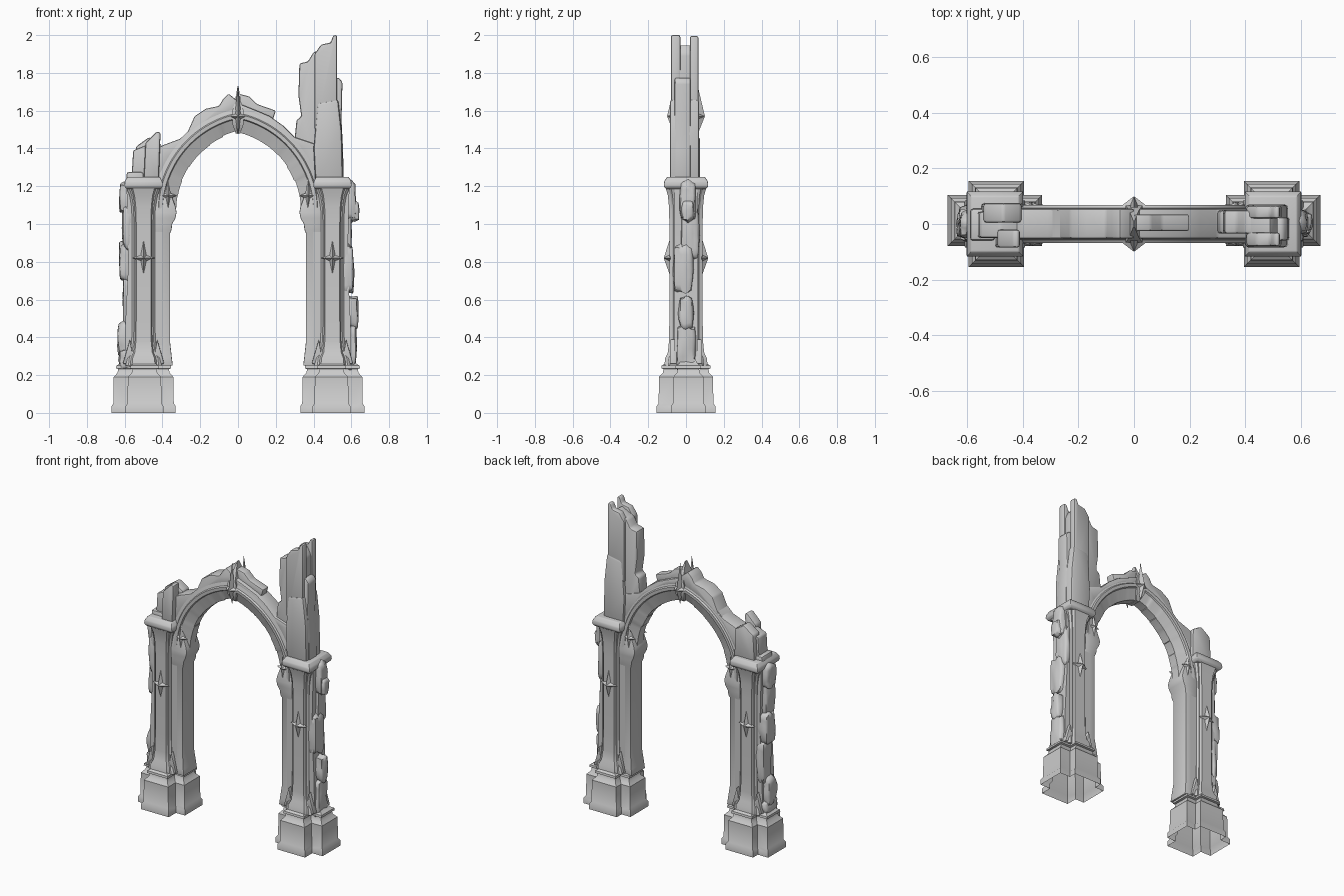
import bpy, bmesh, math, random
from mathutils import Vector, noise

random.seed(4)
old = bpy.data.objects.get("Cube")
if old:
    bpy.data.objects.remove(old, do_unlink=True)

stone = bpy.data.materials.new("grey_stone")
stone.use_nodes = True
GREY = (0.6, 0.6, 0.6, 1)
stone.diffuse_color = GREY
stone.node_tree.nodes["Principled BSDF"].inputs["Base Color"].default_value = GREY


def finish(name, bm, bevel=0.0, angle=35):
    bmesh.ops.recalc_face_normals(bm, faces=bm.faces)
    if bevel:
        sharp = [e for e in bm.edges if e.is_manifold and e.calc_face_angle(0) > 0.4]
        bmesh.ops.bevel(bm, geom=sharp, offset=bevel, segments=2, profile=0.5,
                        affect='EDGES', clamp_overlap=True)
    mesh = bpy.data.meshes.new(name)
    bm.to_mesh(mesh)
    bm.free()
    mesh.materials.append(stone)
    ob = bpy.data.objects.new(name, mesh)
    bpy.context.collection.objects.link(ob)
    bpy.ops.object.select_all(action='DESELECT')
    ob.select_set(True)
    bpy.context.view_layer.objects.active = ob
    bpy.ops.object.shade_smooth_by_angle(angle=math.radians(angle))
    return ob


def loft(name, rings, bottom=True, bevel=0.0):
    """Skin a stack of closed rings with equal point counts."""
    bm = bmesh.new()
    loops = [[bm.verts.new(p) for p in ring] for ring in rings]
    n = len(loops[0])
    for a, b in zip(loops, loops[1:]):
        for i in range(n):
            j = (i + 1) % n
            bm.faces.new((a[i], a[j], b[j], b[i]))
    bm.faces.new(loops[-1])
    if bottom:
        bm.faces.new(loops[0][::-1])
    return finish(name, bm, bevel)


def slab(name, outline, y0, y1, bevel=0.01):
    """Extrude an x-z outline between two depths."""
    return loft(name, [[(x, y, z) for x, z in outline] for y in (y0, y1)], bevel=bevel)


def block(name, x0, x1, y0, y1, z0, z1, bevel=0.008):
    return slab(name, [(x0, z0), (x1, z0), (x1, z1), (x0, z1)], y0, y1, bevel)


def rock(name, x, y, z, sx, sy, sz):
    """Worn lump: a rounded, noisy cube."""
    bm = bmesh.new()
    bmesh.ops.create_cube(bm, size=2)
    bmesh.ops.subdivide_edges(bm, edges=bm.edges, cuts=5, use_grid_fill=True)
    for v in bm.verts:
        p = v.co.lerp(v.co.normalized() * 1.15, 0.5)
        p *= 1 + 0.18 * noise.noise(p * 1.3 + Vector((x, y, z)) * 9)
        v.co = (x + p.x * sx, y + p.y * sy, z + p.z * sz)
    return finish(name, bm, angle=60)


def star(name, x, y, z, w, up, down, depth):
    """Four-pointed star with a raised centre and a thin back."""
    bm = bmesh.new()
    k = 0.3 * w
    rim = [(0, up), (k, k), (w, 0), (k, -k), (0, -down), (-k, -k), (-w, 0), (-k, k)]
    vs = [bm.verts.new((x + a, y, z + b)) for a, b in rim]
    tip = bm.verts.new((x, y + depth, z))
    for i in range(8):
        bm.faces.new((vs[i], vs[(i + 1) % 8], tip))
    bm.faces.new(vs)
    return finish(name, bm, angle=20)


def plinth_ring(s, z, g):
    """Cross-shaped footprint grown by g."""
    a, b, c, d = 0.33 - g, 0.395 - g, 0.595 + g, 0.67 + g
    f, n, m, r = -0.155 - g, -0.08 - g, 0.105 + g, 0.155 + g
    pts = [(b, f), (c, f), (c, n), (d, n), (d, m), (c, m),
           (c, r), (b, r), (b, m), (a, m), (a, n), (b, n)]
    return [(s * x, y, z) for x, y in pts]


# fluted half outline of the pier columns, as fractions of width and depth
FLUTE = [(1, .5), (1, .74), (.84, .84), (.74, .84), (.64, 1)]


def column_ring(s, z, w, d):
    q = [(x * w, y * d) for x, y in FLUTE]
    pts = q + [(-x, y) for x, y in q[::-1]]
    pts += [(-x, -y) for x, y in q] + [(x, -y) for x, y in q[::-1]]
    return [(s * 0.5 + x, y, z) for x, y in pts]


def rect_ring(s, x0, x1, y, z):
    return [(s * x0, -y, z), (s * x1, -y, z), (s * x1, y, z), (s * x0, y, z)]


SPRING, OFF, RAD = 1.07, 0.102, 0.432


def arch_point(s, t, r, y):
    """Point on one half of the pointed arch, t from springing to apex."""
    top = math.acos(OFF / (RAD + r))
    a = t * top
    return (s * ((RAD + r) * math.cos(a) - OFF), y, SPRING + (RAD + r) * math.sin(a))


RIB = [(0, .03), (.065, .056), (.07, .066), (.09, .068), (.096, .058), (.125, .05)]
RIB = [(r, -y) for r, y in RIB] + [(r, y) for r, y in RIB[::-1]]

for side, s in (("right", -1), ("left", 1)):
    # stepped plinth, open underneath
    steps = [(0, 0), (.035, 0), (.05, -.01), (.19, -.012), (.212, -.032), (.232, -.036),
             (.236, -.024), (.25, -.026), (.262, -.045), (.285, -.055)]
    loft(side + "_plinth", [plinth_ring(s, z, g) for z, g in steps], bottom=False)

    # fluted column flaring at both ends
    flares = [(.25, .095, .115), (.29, .09, .11), (.32, .072, .096), (.38, .063, .09),
              (.5, .06, .088), (1.0, .06, .088), (1.09, .064, .09), (1.15, .074, .096),
              (1.2, .095, .11)]
    loft(side + "_column", [column_ring(s, *f) for f in flares])
    loft(side + "_column_capital",
         [rect_ring(s, .5 - w, .5 + w, d, z) for z, w, d in
          ((1.185, .09, .106), (1.2, .102, .118), (1.225, .1, .116), (1.25, .086, .1))],
         bevel=.005)

    # pier core and the inner support of the arch
    loft(side + "_pier_core", [rect_ring(s, .4, x, .062, z) for z, x in
                               ((.25, .6), (.5, .595), (.8, .58), (1.0, .585), (1.2, .59))])
    loft(side + "_arch_support",
         [rect_ring(s, x, .44, y, z) for z, x, y in
          ((.25, .345, .07), (.29, .35, .068), (.38, .36, .06), (.95, .36, .06),
           (.97, .352, .066), (1.0, .348, .066), (1.03, .332, .07), (1.06, .325, .07),
           (1.09, .33, .066), (1.2, .37, .06))], bevel=.004)

    # arch half, in slightly uneven voussoirs
    rings = []
    for i in range(7):
        wear = random.uniform(-.005, .005)
        for k in range(5):
            t = (i + .02 + .96 * k / 4) / 7 if i < 6 else (i + k / 4) / 7
            rings.append([arch_point(s, t, r + (wear if r == 0 else 0), y) for r, y in RIB])
    loft(side + "_arch_half", rings)

    # stars, springing leaves and foot leaves on both faces
    for face, f in (("front", -1), ("back", 1)):
        star(f"{side}_{face}_star", s * .5, f * .082, .82, .06, .11, .1, f * .036)
        star(f"{side}_{face}_springing_leaf", s * .37, f * .06, 1.15, .045, .09, .1, f * .02)
        for x in (.42, .58):
            foot = [(s * (x - .03), .26), (s * (x + .03), .26), (s * (x + (.5 - x) * .1), .39)]
            slab(f"{side}_{face}_foot_leaf", foot, f * .05, f * .085, .004)

# ornament at the crown
for face, f in (("front", -1), ("back", 1)):
    star(face + "_crown_star", 0, f * .06, 1.57, .052, .17, .1, f * .04)
loft("crown_key", [[(-w, -d, z), (w, -d, z), (w, d, z), (-w, d, z)] for z, w, d in
                   ((1.48, .012, .035), (1.53, .03, .066), (1.6, .03, .066),
                    (1.64, .018, .05), (1.73, .002, .01))])


# ragged masonry along the top of the arch
def ridge(name, s, top, y0, y1):
    low = [arch_point(s, t / 10, .1, 0) for t in range(3, 11)]
    slab(name, [(x, z) for x, y, z in low] + top, y0, y1, .008)


ridge("right_ridge", -1, [(0, 1.65), (-.05, 1.69), (-.08, 1.66), (-.1, 1.625), (-.17, 1.61),
                          (-.23, 1.57), (-.27, 1.48), (-.31, 1.45), (-.39, 1.42),
                          (-.43, 1.4), (-.43, 1.25)], -.052, .055)
ridge("left_ridge", 1, [(0, 1.64), (.1, 1.6), (.17, 1.57), (.24, 1.52), (.3, 1.46),
                        (.42, 1.42), (.42, 1.25)], -.052, .055)
slab("ridge_crest", [(.0, 1.58), (.18, 1.54), (.2, 1.6), (.1, 1.635), (.06, 1.675), (0, 1.69)],
     -.025, .035, .008)

# short broken stump
slab("stump_front", [(-.42, 1.22), (-.41, 1.485), (-.43, 1.49), (-.49, 1.43), (-.5, 1.22)],
     -.085, -.02)
slab("stump_back", [(-.4, 1.22), (-.405, 1.42), (-.47, 1.46), (-.54, 1.41), (-.55, 1.22)],
     .005, .075)
slab("stump_core", [(-.4, 1.22), (-.4, 1.4), (-.48, 1.42), (-.555, 1.39), (-.565, 1.22)],
     -.05, .045)
block("stump_shelf", -.59, -.5, -.06, .055, 1.2, 1.275, .012)

# tall broken spire
slab("spire_body", [(.41, 1.22), (.555, 1.22), (.55, 1.48), (.53, 1.66), (.42, 1.64),
                    (.4, 1.4)], -.085, .07, .014)
slab("spire_inner", [(.42, 1.22), (.39, 1.32), (.3, 1.45), (.31, 1.55), (.335, 1.57),
                     (.32, 1.68), (.325, 1.85), (.37, 1.86), (.4, 1.91), (.44, 1.92),
                     (.46, 1.4)], -.035, .05)
slab("spire_core", [(.41, 1.5), (.41, 1.91), (.49, 1.95), (.515, 1.9), (.52, 1.5)], -.05, .045)
for name, y0, y1, drop in (("front", -.08, -.03, 0), ("back", .02, .066, .005)):
    slab(f"spire_{name}_prong", [(.405, 1.5), (.405, 1.9), (.44, 1.95), (.49, 1.96),
                                 (.505, 2 - drop), (.525, 2 - drop), (.525, 1.5)], y0, y1)
slab("spire_outer", [(.48, 1.22), (.48, 1.77), (.535, 1.775), (.553, 1.75), (.548, 1.55),
                     (.556, 1.4), (.56, 1.22)], -.06, .025)

# worn rubble clinging to the outer sides
rubble = {
    "right": [(-.59, 0, .39, .048, .045, .09), (-.59, .01, .8, .038, .05, .1),
              (-.59, 0, 1.14, .036, .045, .075), (-.58, .02, .58, .03, .05, .14),
              (-.59, 0, .28, .04, .06, .05), (-.58, -.01, .98, .03, .05, .12)],
    "left": [(.6, 0, .53, .034, .035, .085), (.585, 0, .34, .04, .05, .12),
             (.575, -.015, .76, .035, .05, .13), (.59, .01, 1.12, .034, .04, .1),
             (.615, .01, 1.07, .026, .03, .05), (.575, .02, .95, .025, .045, .13)],
}
for side, lumps in rubble.items():
    for lump in lumps:
        rock(side + "_rubble", *lump)
